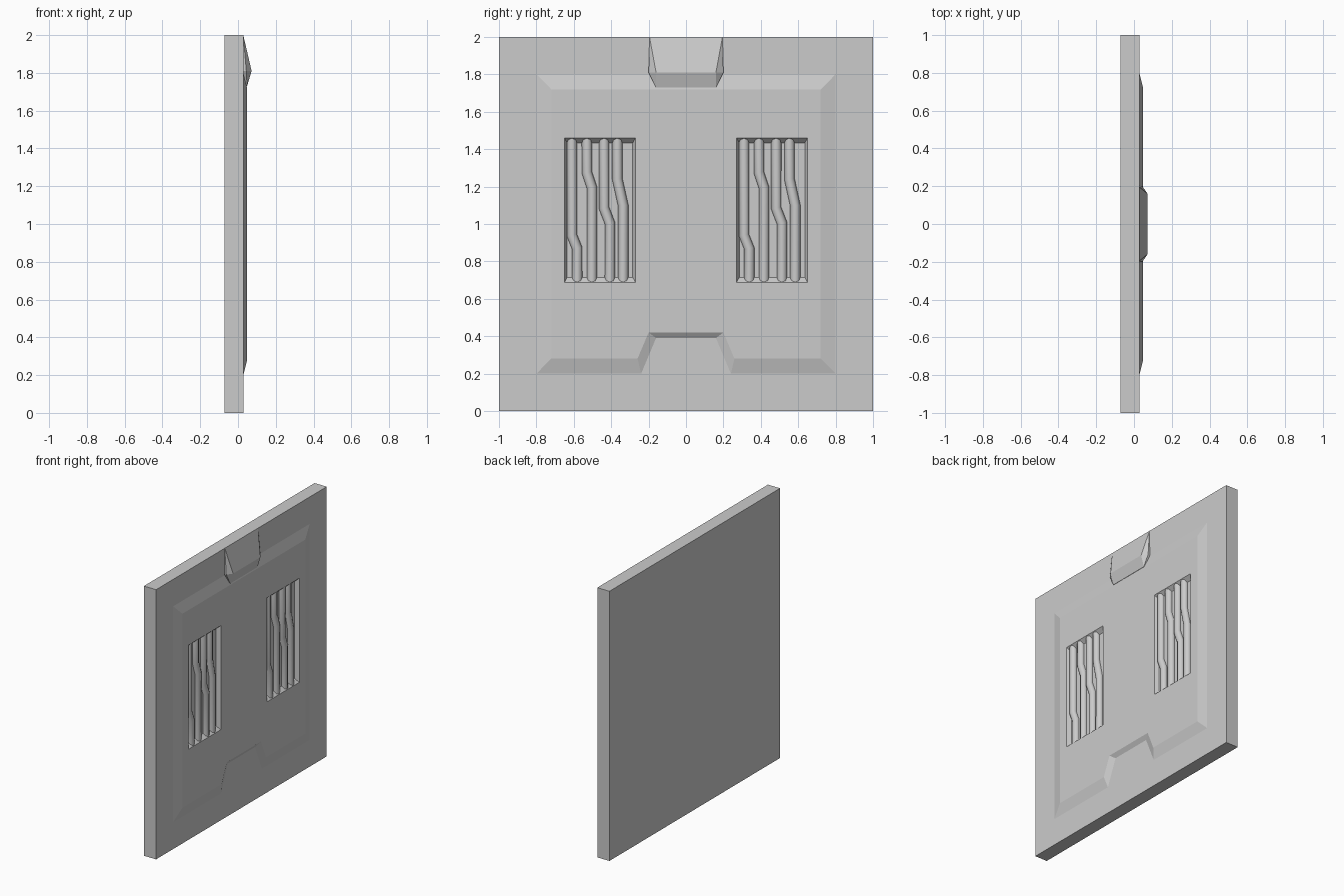
import bpy, bmesh

if "Cube" in bpy.data.objects:
    bpy.data.objects.remove(bpy.data.objects["Cube"])

SLAB, PLATE, RIDGE = 0.028, 0.048, 0.072   # front depths along x
BACK, FLOOR = -0.072, 0.018


def make_object(name, bm):
    bmesh.ops.recalc_face_normals(bm, faces=bm.faces[:])
    mesh = bpy.data.meshes.new(name)
    bm.to_mesh(mesh)
    bm.free()
    ob = bpy.data.objects.new(name, mesh)
    bpy.context.collection.objects.link(ob)
    return ob


def loft(name, x0, poly0, x1, poly1, t0=0.0, t1=1.0):
    """Solid between two (y, z) outlines, optionally extended past them."""
    bm = bmesh.new()
    rings = []
    for t in (t0, t1):
        rings.append([bm.verts.new((x0 + (x1 - x0) * t,
                                    a[0] + (b[0] - a[0]) * t,
                                    a[1] + (b[1] - a[1]) * t))
                      for a, b in zip(poly0, poly1)])
    bm.faces.new(rings[0])
    bm.faces.new(rings[1])
    n = len(poly0)
    for i in range(n):
        j = (i + 1) % n
        bm.faces.new((rings[0][i], rings[0][j], rings[1][j], rings[1][i]))
    return make_object(name, bm)


def rect(y0, y1, z0, z1):
    return [(y0, z0), (y1, z0), (y1, z1), (y0, z1)]


def boolean(target, other, op):
    mod = target.modifiers.new(op.lower(), 'BOOLEAN')
    mod.operation, mod.object, mod.solver = op, other, 'EXACT'
    bpy.context.view_layer.objects.active = target
    bpy.ops.object.modifier_apply(modifier=mod.name)
    bpy.data.objects.remove(other, do_unlink=True)


# Square slab
panel = loft("wall_panel", BACK, rect(-1, 1, 0, 2), SLAB, rect(-1, 1, 0, 2))

# Raised plate with chamfered border, notched at the bottom
plate = loft("raised_plate", SLAB, rect(-0.8, 0.8, 0.2, 1.8),
             PLATE, rect(-0.72, 0.72, 0.28, 1.72), t0=-0.6)
notch = loft("notch_cutter",
             SLAB, [(-0.282, 0.1), (0.282, 0.1), (0.16, 0.39), (-0.16, 0.39)],
             PLATE, [(-0.335, 0.1), (0.335, 0.1), (0.2, 0.42), (-0.2, 0.42)],
             t0=-0.8, t1=1.5)
boolean(plate, notch, 'DIFFERENCE')
boolean(panel, plate, 'UNION')

# Two vent recesses with sloped walls
for cy in (-0.46, 0.46):
    vent = loft("vent_cutter",
                FLOOR, rect(cy - 0.175, cy + 0.175, 0.715, 1.433),
                PLATE, rect(cy - 0.19, cy + 0.19, 0.688, 1.46), t1=1.5)
    boolean(panel, vent, 'DIFFERENCE')

# Wedge block at the top edge
bm = bmesh.new()
for s in (-1, 1):
    for co in ((SLAB, 0.195, 2.0), (SLAB, 0.16, 2.0), (RIDGE, 0.16, 1.81),
               (0.044, 0.2, 1.81), (PLATE, 0.16, 1.73),
               (0.01, 0.195, 1.98), (0.01, 0.2, 1.81), (0.01, 0.16, 1.73)):
        bm.verts.new((co[0], s * co[1], co[2]))
bmesh.ops.convex_hull(bm, input=bm.verts[:])
make_object("top_wedge", bm)

# Pipes in the vents: (offset above jog, offset below jog, jog top, jog bottom)
PIPES = [(-0.15, -0.122, 0.94, 0.87),
         (-0.07, -0.043, 1.275, 1.195),
         (0.022, 0.053, 1.085, 1.005),
         (0.093, 0.124, 1.24, 1.10)]
for side, cy in (("left", -0.46), ("right", 0.46)):
    curve = bpy.data.curves.new(side + "_vent_pipes", 'CURVE')
    curve.dimensions = '3D'
    curve.bevel_depth = 0.0275
    curve.bevel_resolution = 2
    for a, b, z_top, z_low in PIPES:
        spline = curve.splines.new('POLY')
        path = [(a, 1.49), (a, z_top), (b, z_low), (b, 0.66)]
        spline.points.add(len(path) - 1)
        for p, (dy, z) in zip(spline.points, path):
            p.co = (0.0185, cy + dy, z, 1)
        spline.use_smooth = True
    ob = bpy.data.objects.new(side + "_vent_pipes", curve)
    bpy.context.collection.objects.link(ob)
